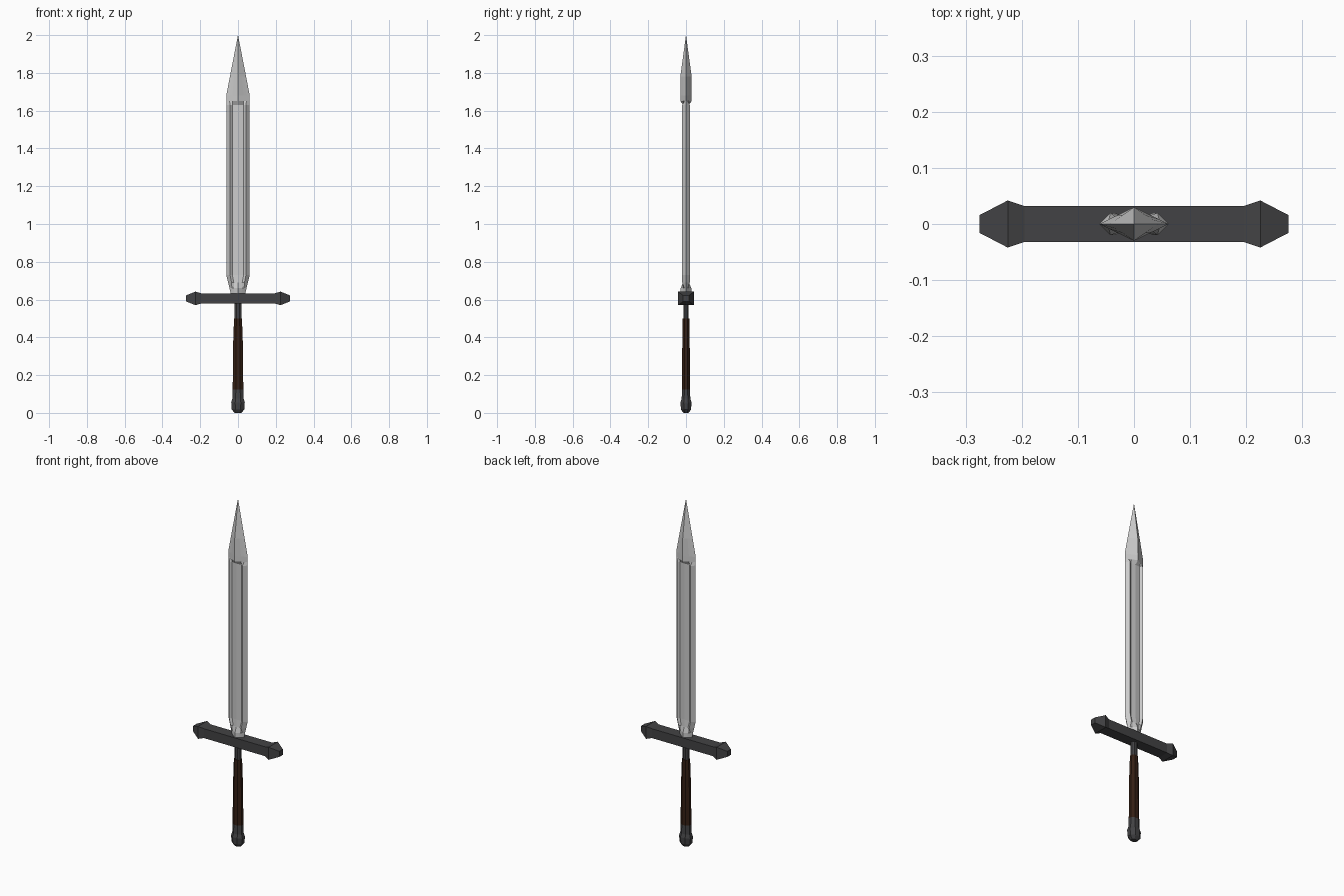
import bpy, bmesh, math

if "Cube" in bpy.data.objects:
    bpy.data.objects.remove(bpy.data.objects["Cube"])


def material(name, color):
    m = bpy.data.materials.new(name)
    m.diffuse_color = (*color, 1)
    m.use_nodes = True
    m.node_tree.nodes["Principled BSDF"].inputs["Base Color"].default_value = m.diffuse_color
    return m


def loft(name, rings, mat=None):
    """Skin equal-length rings of 3D points and cap both ends."""
    bm = bmesh.new()
    loops = [[bm.verts.new(p) for p in ring] for ring in rings]
    n = len(loops[0])
    for a, b in zip(loops, loops[1:]):
        for i in range(n):
            j = (i + 1) % n
            bm.faces.new((a[i], a[j], b[j], b[i]))
    bm.faces.new(loops[0])
    bm.faces.new(loops[-1])
    bmesh.ops.remove_doubles(bm, verts=bm.verts, dist=1e-5)
    bmesh.ops.recalc_face_normals(bm, faces=bm.faces)
    mesh = bpy.data.meshes.new(name)
    bm.to_mesh(mesh)
    bm.free()
    obj = bpy.data.objects.new(name, mesh)
    bpy.context.collection.objects.link(obj)
    if mat:
        mesh.materials.append(mat)
    return obj


def blade_ring(z, edge, lip, groove, centre):
    """Mirror a quarter section: sharp edge, fuller lip, groove foot, centre."""
    quarter = [(edge, 0), lip, groove, (0, centre)]
    half = quarter + [(-x, y) for x, y in quarter[-2::-1]]
    return [(x, y, z) for x, y in half + [(x, -y) for x, y in half[-2:0:-1]]]


def diamond(z, edge, centre):
    return blade_ring(z, edge, (edge * 0.72, centre * 0.28),
                      (edge * 0.48, centre * 0.52), centre)


def oval(z, rx, ry, n=8):
    k = 1 / math.cos(math.pi / n)
    return [(rx * k * math.cos((i + 0.5) * math.tau / n),
             ry * k * math.sin((i + 0.5) * math.tau / n), z) for i in range(n)]


iron = material("dark_iron", (0.055, 0.055, 0.058))
leather = material("brown_leather", (0.035, 0.014, 0.007))

# Blade with a fuller on both faces and a diamond point
fuller = dict(edge=0.062, lip=(0.042, 0.02), groove=(0.03, 0.01), centre=0.013)
loft("blade", [
    diamond(0.63, 0.038, 0.03),
    diamond(0.66, 0.045, 0.028),
    blade_ring(0.69, 0.052, (0.034, 0.02), (0.022, 0.013), 0.016),
    blade_ring(0.73, **fuller),
    blade_ring(1.63, **fuller),
    diamond(1.65, 0.062, 0.03),
    diamond(1.68, 0.062, 0.03),
    diamond(1.78, 0.043, 0.03),
    diamond(2.0, 0.0002, 0.0002),
])

# Crossguard with flared, pointed ends
half = [(0.195, 0.032, 0.027), (0.225, 0.042, 0.036), (0.275, 0.016, 0.016)]
stations = [(-x, y, z) for x, y, z in half[::-1]] + half
loft("crossguard", [[(x, sy * y, 0.606 + sz * z) for sy, sz in
                     ((-1, -1), (1, -1), (1, 1), (-1, 1))]
                    for x, y, z in stations], iron)

# Neck, wrapped grip and pommel
loft("neck", [oval(0.49, 0.018, 0.014), oval(0.59, 0.018, 0.014)], iron)
loft("grip", [oval(0.12, 0.028, 0.021), oval(0.33, 0.027, 0.02),
              oval(0.50, 0.021, 0.018)], leather)
loft("pommel", [oval(z, rx, ry) for z, rx, ry in (
    (0.0, 0.018, 0.014), (0.018, 0.033, 0.027), (0.055, 0.036, 0.029),
    (0.075, 0.03, 0.023), (0.125, 0.028, 0.021))], iron)
